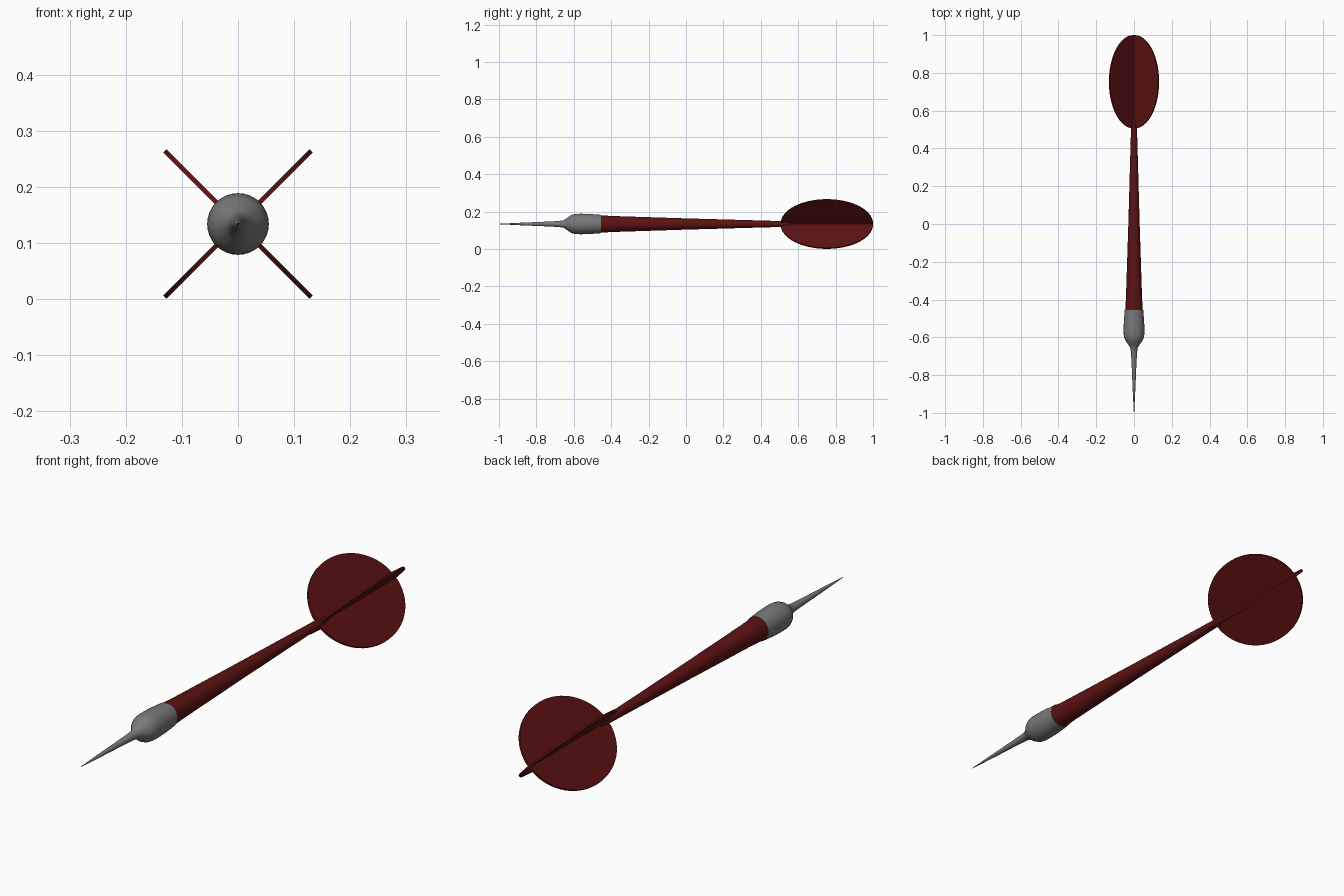
import bpy, bmesh, math
from mathutils import Matrix

if "Cube" in bpy.data.objects:
    bpy.data.objects.remove(bpy.data.objects["Cube"], do_unlink=True)

AXIS_Z = 0.134   # height of the long axis
SIDES = 32


def material(name, color):
    m = bpy.data.materials.new(name)
    m.use_nodes = True
    m.diffuse_color = color
    m.node_tree.nodes["Principled BSDF"].inputs["Base Color"].default_value = color
    return m


grey = material("steel grey", (0.19, 0.19, 0.19, 1))
red = material("dark red", (0.11, 0.006, 0.006, 1))


def finish(name, bm, mat, angle):
    bmesh.ops.recalc_face_normals(bm, faces=bm.faces)
    mesh = bpy.data.meshes.new(name)
    bm.to_mesh(mesh)
    bm.free()
    mesh.materials.append(mat)
    ob = bpy.data.objects.new(name, mesh)
    bpy.context.collection.objects.link(ob)
    bpy.ops.object.select_all(action='DESELECT')
    ob.select_set(True)
    bpy.context.view_layer.objects.active = ob
    bpy.ops.object.shade_smooth_by_angle(angle=math.radians(angle))
    return ob


def lathe(name, profile, mat):
    """Turn (y, radius) points around the long axis."""
    bm = bmesh.new()
    rings = []
    for y, r in profile:
        angles = [2 * math.pi * i / SIDES for i in range(SIDES)]
        rings.append([bm.verts.new((r * math.cos(a), y, AXIS_Z + r * math.sin(a)))
                      for a in angles])
    for a, b in zip(rings, rings[1:]):
        for i in range(SIDES):
            j = (i + 1) % SIDES
            bm.faces.new((a[i], a[j], b[j], b[i]))
    bm.faces.new(rings[0])
    bm.faces.new(rings[-1])
    return finish(name, bm, mat, 50)


def flight(name, tilt):
    """Thin oval vane lying along the long axis, rolled by tilt."""
    bm = bmesh.new()
    bmesh.ops.create_cone(bm, cap_ends=True, segments=64,
                          radius1=1, radius2=1, depth=0.008)
    bm.transform(Matrix.Translation((0, 0.753, AXIS_Z))
                 @ Matrix.Rotation(math.radians(tilt), 4, 'Y')
                 @ Matrix.Diagonal((0.184, 0.247, 1, 1)))
    return finish(name, bm, red, 30)


# Needle point flowing into the rounded metal barrel
lathe("needle_and_barrel", [
    (-1.0, 0.001), (-0.88, 0.007), (-0.76, 0.012), (-0.68, 0.016),
    (-0.655, 0.02), (-0.64, 0.029), (-0.62, 0.044), (-0.605, 0.051),
    (-0.585, 0.0545), (-0.56, 0.055), (-0.52, 0.054), (-0.455, 0.049)], grey)

# Tapered shaft
lathe("shaft", [(-0.456, 0.0465), (-0.4, 0.043), (0.0, 0.03), (0.5, 0.016), (0.56, 0.012)], red)

# Crossed flights
flight("flight_rising_left", -45)
flight("flight_rising_right", 45)
